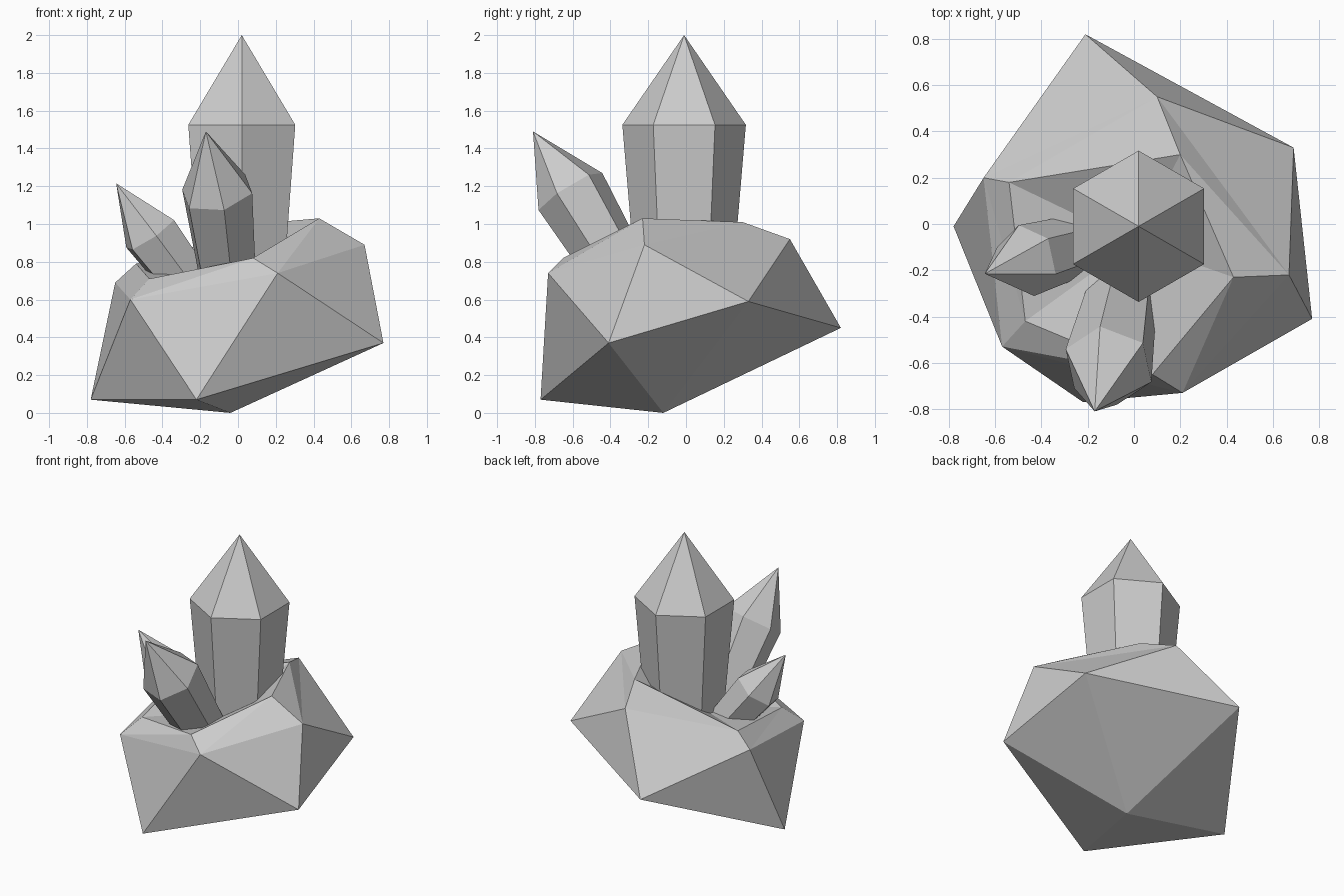
import bpy, bmesh
from math import cos, sin, pi
from mathutils import Vector

cube = bpy.data.objects.get("Cube")
if cube:
    bpy.data.objects.remove(cube)

stone = bpy.data.materials.new("stone_grey")
stone.use_nodes = True
stone.diffuse_color = (0.6, 0.6, 0.6, 1)
stone.node_tree.nodes["Principled BSDF"].inputs["Base Color"].default_value = (0.6, 0.6, 0.6, 1)


def build(name, points, faces):
    """Flat shaded mesh from rings of points joined by index faces."""
    bm = bmesh.new()
    verts = [bm.verts.new(p) for p in points]
    for f in faces:
        bm.faces.new([verts[i] for i in f])
    bmesh.ops.recalc_face_normals(bm, faces=bm.faces)
    mesh = bpy.data.meshes.new(name)
    bm.to_mesh(mesh)
    bm.free()
    mesh.materials.append(stone)
    obj = bpy.data.objects.new(name, mesh)
    bpy.context.collection.objects.link(obj)


def crystal(name, base, shoulder, tip, corner, taper):
    """Six sided shaft, narrower at the base, with a pointed tip."""
    base, shoulder, tip = Vector(base), Vector(shoulder), Vector(tip)
    axis = (tip - shoulder).normalized()
    u = Vector(corner) - shoulder
    radius = u.length
    u = (u - axis * u.dot(axis)).normalized()
    v = axis.cross(u)
    spokes = [(u * cos(k * pi / 3) + v * sin(k * pi / 3)) * radius for k in range(6)]
    points = [base + s * taper for s in spokes] + [shoulder + s for s in spokes] + [tip]
    faces = [tuple(range(6))]
    for k in range(6):
        n = (k + 1) % 6
        faces += [(k, n, n + 6, k + 6), (k + 6, n + 6, 12)]
    build(name, points, faces)


# Rock: a bent icosahedron with an inset rim and a sunken top
bottom = [(-0.04, -0.12, 0)]
lower = [(-0.78, -0.01, 0.07), (-0.22, -0.77, 0.07), (0.77, -0.41, 0.37),
         (0.69, 0.33, 0.59), (-0.21, 0.82, 0.45)]
upper = [(-0.57, -0.53, 0.6), (0.21, -0.73, 0.74), (0.67, -0.22, 0.89),
         (0.1, 0.55, 0.92), (-0.65, 0.2, 0.69)]
rim = [(-0.47, -0.42, 0.71), (0.08, -0.65, 0.82), (0.43, -0.23, 1.03),
       (0.2, 0.3, 1.01), (-0.54, 0.18, 0.79)]
hollow = [(0, -0.08, 0.75)]

faces = []
for i in range(5):
    j = (i + 1) % 5
    lo, lo2, up, up2, r, r2 = 1 + i, 1 + j, 6 + i, 6 + j, 11 + i, 11 + j
    faces += [(0, lo, lo2), (lo, lo2, up), (up, lo2, up2),
              (up, up2, r2), (up, r2, r), (r, r2, 16)]
build("rock", bottom + lower + upper + rim + hollow, faces)

# Crystals
crystal("large_crystal", (0.02, -0.01, 0.6), (0.02, -0.01, 1.525), (0.02, -0.01, 2),
        (0.02, 0.317, 1.525), 0.76)
crystal("medium_crystal", (-0.044, -0.28, 0.62), (-0.11, -0.612, 1.172), (-0.17, -0.81, 1.49),
        (-0.295, -0.54, 1.18), 0.77)
crystal("small_crystal", (-0.165, -0.07, 0.55), (-0.465, -0.158, 0.948), (-0.645, -0.215, 1.215),
        (-0.335, -0.215, 1.015), 0.8)
